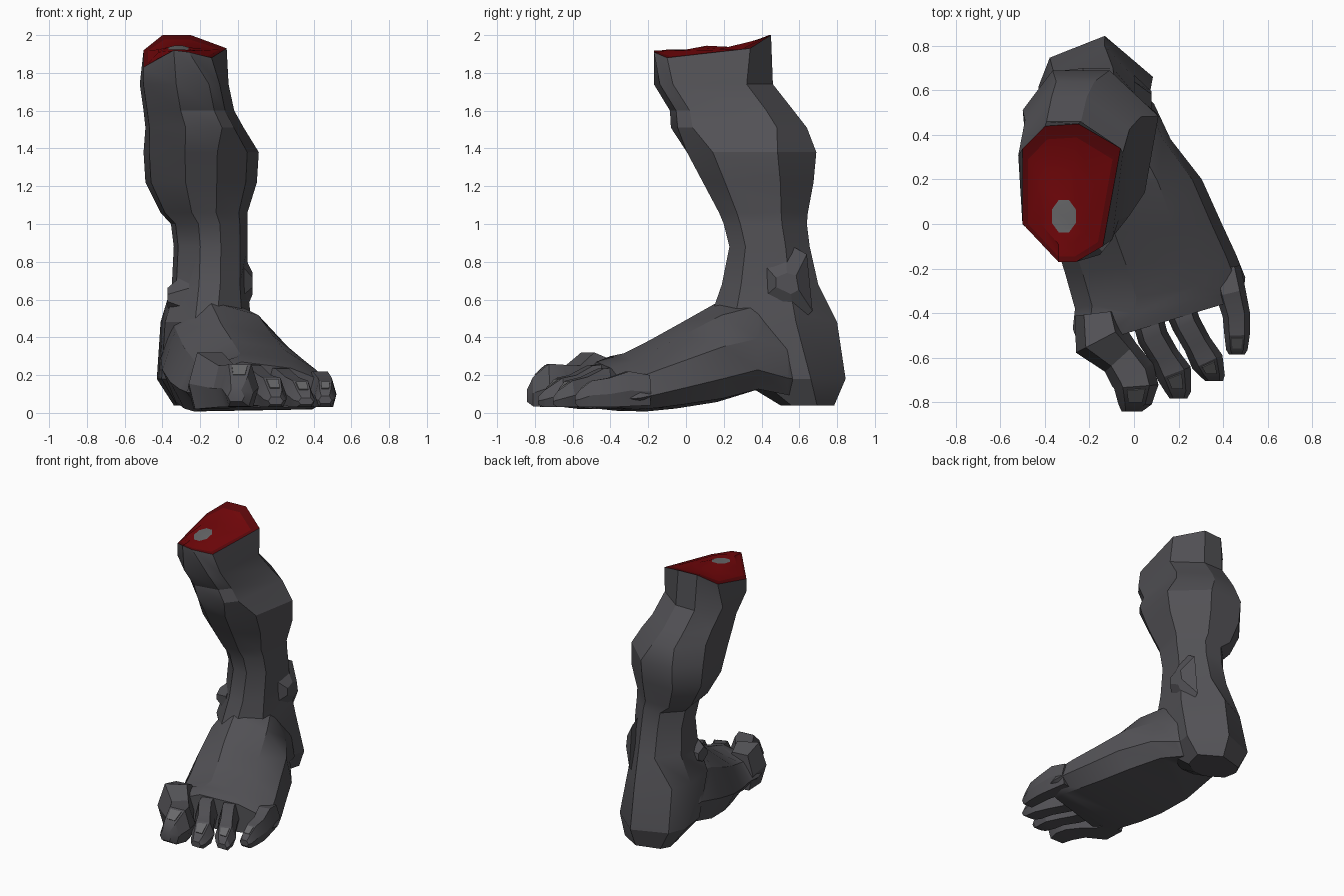
import bpy, bmesh, math
from mathutils import Vector

if "Cube" in bpy.data.objects:
    bpy.data.objects.remove(bpy.data.objects["Cube"])


def material(name, rgb):
    m = bpy.data.materials.new(name)
    m.diffuse_color = (*rgb, 1)
    m.use_nodes = True
    m.node_tree.nodes["Principled BSDF"].inputs["Base Color"].default_value = m.diffuse_color
    return m


SKIN = material("dark grey skin", (0.085, 0.083, 0.092))
FLESH = material("red flesh", (0.17, 0.002, 0.003))
DARK_FLESH = material("dark red flesh", (0.105, 0.002, 0.003))
BONE = material("grey bone", (0.14, 0.14, 0.145))


def shade(ob, angle=28):
    bpy.ops.object.select_all(action='DESELECT')
    ob.select_set(True)
    bpy.context.view_layer.objects.active = ob
    bpy.ops.object.shade_smooth_by_angle(angle=math.radians(angle))


def finish(name, bm, mats):
    bmesh.ops.recalc_face_normals(bm, faces=bm.faces)
    me = bpy.data.meshes.new(name)
    bm.to_mesh(me)
    bm.free()
    for m in mats:
        me.materials.append(m)
    ob = bpy.data.objects.new(name, me)
    bpy.context.collection.objects.link(ob)
    shade(ob)
    return ob


def loft(rings):
    """Skin a list of equal-sized point rings and close both ends."""
    bm = bmesh.new()
    vs = [[bm.verts.new(p) for p in r] for r in rings]
    n = len(rings[0])
    for a, b in zip(vs, vs[1:]):
        for i in range(n):
            j = (i + 1) % n
            bm.faces.new((a[i], a[j], b[j], b[i]))
    bm.faces.new(vs[0])
    bm.faces.new(vs[-1])
    return bm


def lerp(a, b, t):
    return a + (b - a) * t


# Leg: eight-sided rings (z, left, right, front, back) from knee to heel
KNEE_SECTION = [(.41, 0), (.78, .05), (.9, .16), (1, .78),
                (.6, 1), (.27, 1), (0, .76), (.04, .27)]
CALF_SECTION = [(.36, 0), (.64, 0), (.9, .2), (1, .7),
                (.64, 1), (.22, 1), (0, .74), (.05, .26)]
SHIN_SECTION = [(.36, 0), (.64, 0), (.9, .2), (1, .7),
                (.64, 1), (.3, 1), (0, .72), (.06, .26)]
HEEL_SECTION = [(.38, 0), (.62, 0), (.9, .2), (1, .68),
                (.58, 1), (.1, .83), (0, .6), (.05, .26)]
LEG = [(1.74, -.52, -.05, -.17, .46), (1.6, -.50, -.02, -.085, .57),
       (1.51, -.49, .03, -.08, .64), (1.38, -.50, .11, .005, .69),
       (1.22, -.49, .10, .09, .675), (1.06, -.41, .05, .175, .645),
       (1.0, -.355, .05, .20, .64),
       (.88, -.34, .05, .23, .655), (.68, -.35, .05, .19, .70),
       (.48, -.41, .07, .12, .80), (.18, -.43, .085, .27, .845),
       (.04, -.34, .02, .50, .785)]
RIM = [(-.34, -.17, 1.92), (-.26, -.17, 1.91), (-.14, -.10, 1.88), (-.06, .34, 1.93),
       (-.25, .45, 2.0), (-.40, .44, 2.0), (-.50, .34, 1.92), (-.50, 0, 1.83)]


def leg_section(z):
    return (KNEE_SECTION if z > 1.45 else CALF_SECTION if z > 1.03
            else SHIN_SECTION if z > .55 else HEEL_SECTION)


# Cut end: flat bone, raised flesh around it, dark band inside the rim
bone = [Vector((-.315 + .058 * math.cos(a), .035 + .08 * math.sin(a),
                1.93 + .015 * math.sin(a)))
        for a in [math.tau * (i - 2.5) / 8 for i in range(8)]]
rings = [bone]
for t, z in ((.6, 1.925), (.18, 1.91)):
    ring = []
    for p, q in zip(RIM, bone):
        v = Vector(p).lerp(q, t)
        v.z = lerp(p[2], z, min(1, t * 1.4))
        ring.append(v)
    rings.append(ring)
rings += [RIM] + [[(lerp(l, r, u), lerp(f, b, v), z) for u, v in leg_section(z)]
                  for z, l, r, f, b in LEG]
leg = finish("leg_and_foot", loft(rings), [SKIN, DARK_FLESH, FLESH, BONE])
for i, f in enumerate(leg.data.polygons):
    f.material_index = 2 if i < 16 else 1 if i < 24 else 0
leg.data.polygons[len(leg.data.polygons) - 2].material_index = 3

parts = []            # skin parts that are fused with the leg at the end

# Foot: slanted stations
# (y left, y right, x left, x right, sole left, sole right, top)
FOOT_SECTION = [(.1, 0), (.86, 0), (1, .2), (.94, .52),
                (.72, .86), (.36, 1), (.1, .72), (0, .32)]
FOOT = [(.66, .66, -.30, -.02, .12, .10, .44),
        (.54, .54, -.38, .09, .12, .09, .56),
        (.40, .38, -.41, .165, .13, .125, .64),
        (.16, .20, -.40, .305, .055, .08, .59),
        (-.06, .00, -.36, .395, .02, .05, .47),
        (-.22, -.14, -.31, .46, .005, .03, .385),
        (-.38, -.24, -.265, .50, .01, .02, .315),
        (-.47, -.28, -.275, .495, .02, .02, .30),
        (-.555, -.335, -.245, .485, .03, .03, .27)]
rings = []
for k, (yl, yr, xl, xr, zl, zr, zt) in enumerate(FOOT):
    ring = []
    for u, h in FOOT_SECTION:
        base = lerp(zl, zr, u)
        if u > .9 and h > .5:                 # outer edge thickens toward the toes
            h += .013 * max(0, k - 2)
        ring.append((lerp(xl, xr, u), lerp(yl, yr, u), lerp(base, zt, h)))
    rings.append(ring)
parts.append(finish("foot", loft(rings), [SKIN]))

# Toes: (x, y, half width, bottom, top) along each toe
TOE_SECTION = [(-.7, 0), (.7, 0), (1, .45), (.6, 1), (-.6, 1), (-1, .45)]
TOES = {
    "big_toe": [(-.165, -.40, .10, .02, .28), (-.15, -.52, .125, .02, .32),
                (-.06, -.60, .095, .03, .25), (-.005, -.68, .105, .03, .255),
                (.01, -.73, .10, .03, .26), (.005, -.81, .075, .035, .19),
                (-.01, -.843, .045, .06, .12)],
    "second_toe": [(.06, -.42, .07, .035, .26), (.085, -.51, .07, .04, .25),
                   (.14, -.60, .066, .04, .20), (.18, -.67, .08, .03, .185),
                   (.197, -.75, .06, .03, .12), (.20, -.783, .04, .045, .085)],
    "third_toe": [(.20, -.36, .07, .035, .24), (.235, -.45, .066, .04, .235),
                  (.285, -.54, .064, .04, .19), (.33, -.62, .074, .03, .17),
                  (.35, -.68, .058, .03, .115), (.36, -.705, .04, .045, .08)],
    "little_toe": [(.41, -.20, .07, .04, .20), (.435, -.31, .068, .035, .22),
                   (.46, -.41, .062, .03, .185), (.463, -.50, .057, .03, .17),
                   (.462, -.565, .048, .03, .12), (.462, -.587, .035, .05, .09)],
}
for name, path in TOES.items():
    rings = []
    for i, (x, y, w, zb, zt) in enumerate(path):
        a, b = path[max(i - 1, 0)], path[min(i + 1, len(path) - 1)]
        d = Vector((b[0] - a[0], b[1] - a[1], 0)).normalized()
        if i > len(path) - 3:
            d = Vector((0, -1, 0))
        side = Vector((-d.y, d.x, 0))
        rings.append([Vector((x, y, lerp(zb, zt, h))) + side * (w * u)
                      for u, h in TOE_SECTION])
    parts.append(finish(name, loft(rings), [SKIN]))

    # Nail: thin plate on the sloping top of the tip
    quad = [rings[-3][3], rings[-3][4], rings[-2][4], rings[-2][3]]
    mid = sum(quad, Vector()) / 4
    nrm = (quad[1] - quad[0]).cross(quad[3] - quad[0]).normalized()
    if nrm.z < 0:
        nrm = -nrm
    plate = [[mid + (p - mid) * .7 + nrm * o for p in quad] for o in (-.002, .005)]
    finish(name + "_nail", loft(plate), [BONE])


# Ankle bones: wedges rising from the leg to a short horizontal ridge
def ankle(name, outline, x_in, x_out, shrink_y, shrink_z):
    cy = sum(p[0] for p in outline) / len(outline)
    cz = sum(p[1] for p in outline) / len(outline)
    inner = [(x_in, y, z) for y, z in outline]
    outer = [(x_out, lerp(cy, y, shrink_y), lerp(cz, z, shrink_z)) for y, z in outline]
    parts.append(finish(name, loft([inner, outer]), [SKIN]))


ankle("outer_ankle", [(.40, .80), (.53, .90), (.64, .84), (.67, .54), (.58, .45), (.40, .60)],
      .0, .078, .45, .25)
ankle("inner_ankle", [(.23, .66), (.31, .76), (.44, .68), (.44, .55), (.33, .46), (.23, .55)],
      -.26, -.372, .5, .35)

# Fuse the skin parts into one surface
for part in parts:
    mod = leg.modifiers.new("fuse " + part.name, 'BOOLEAN')
    mod.operation = 'UNION'
    mod.solver = 'EXACT'
    mod.object = part
    bpy.ops.object.select_all(action='DESELECT')
    leg.select_set(True)
    bpy.context.view_layer.objects.active = leg
    bpy.ops.object.modifier_apply(modifier=mod.name)
    bpy.data.objects.remove(part)
shade(leg)
